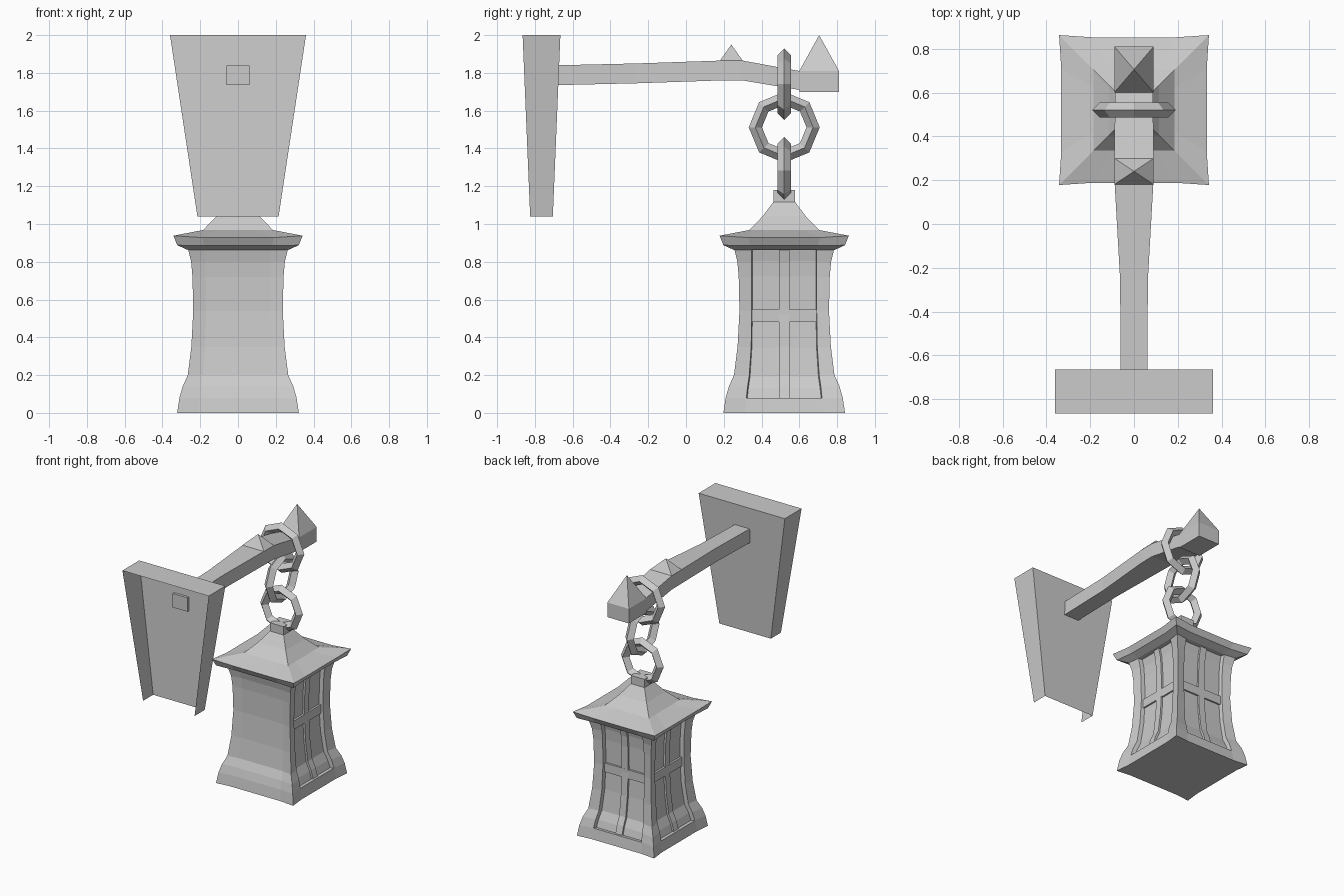
import bpy, bmesh, math
from mathutils import Matrix, Vector

if "Cube" in bpy.data.objects:
    bpy.data.objects.remove(bpy.data.objects["Cube"])

CY = 0.52  # lantern and chain axis in y


def finish(name, bm, closed=True):
    if closed:
        bmesh.ops.recalc_face_normals(bm, faces=bm.faces[:])
    me = bpy.data.meshes.new(name)
    bm.to_mesh(me)
    bm.free()
    ob = bpy.data.objects.new(name, me)
    bpy.context.collection.objects.link(ob)
    return ob


def loft(bm, rings, caps=True):
    """Skin a list of equal point loops; returns faces by band."""
    vs = [[bm.verts.new(p) for p in r] for r in rings]
    n = len(rings[0])
    bands = [[bm.faces.new((a[i], a[(i + 1) % n], b[(i + 1) % n], b[i]))
              for i in range(n)] for a, b in zip(vs, vs[1:])]
    if caps:
        bm.faces.new(vs[0][::-1])
        bm.faces.new(vs[-1])
    return bands


def rect_y(y, hx, z0, z1):
    return [(-hx, y, z0), (hx, y, z0), (hx, y, z1), (-hx, y, z1)]


def box(bm, x0, x1, y0, y1, z0, z1):
    loft(bm, [[(x0, y0, z), (x1, y0, z), (x1, y1, z), (x0, y1, z)] for z in (z0, z1)])


def square_ring(corner, mid, p, z, lift=0.0):
    """Square loop with pulled-out corners: corner, -p, +p on each side."""
    pts = []
    for k in range(4):
        rot = Matrix.Rotation(k * math.pi / 2, 3, 'Z')
        for q in ((-corner, -corner, z + lift), (-p, -mid, z), (p, -mid, z)):
            v = rot @ Vector(q)
            pts.append((v.x, v.y + CY, v.z))
    return pts


# Wall plate: tapered shell, open at the wall side and underneath
bm = bmesh.new()
top = [bm.verts.new(p) for p in ((-.36, -.865, 2), (-.36, -.665, 2), (.36, -.665, 2), (.36, -.865, 2))]
bot = [bm.verts.new(p) for p in ((-.215, -.825, 1.04), (-.215, -.705, 1.04), (.215, -.705, 1.04), (.215, -.825, 1.04))]
bm.faces.new(top[::-1])
for i in range(3):
    bm.faces.new((top[i], top[i + 1], bot[i + 1], bot[i]))
finish("wall_plate", bm)

# Bracket arm with slightly bent profile
bm = bmesh.new()
loft(bm, [rect_y(*s) for s in ((-.69, .062, 1.735, 1.84), (-.26, .063, 1.745, 1.85),
                               (.18, .088, 1.76, 1.865), (.30, .09, 1.76, 1.865),
                               (.60, .086, 1.71, 1.81))])
finish("bracket_arm", bm)

# Arm head block
bm = bmesh.new()
box(bm, -.09, .09, .60, .81, 1.70, 1.81)
finish("arm_head", bm)


# Pyramid spikes on the arm
def spike(name, y0, y1, z0, z1):
    bm = bmesh.new()
    base = [bm.verts.new(p) for p in ((-.09, y0, z0), (.09, y0, z0), (.09, y1, z0), (-.09, y1, z0))]
    tip = bm.verts.new((0, (y0 + y1) / 2, z1))
    bm.faces.new(base[::-1])
    for i in range(4):
        bm.faces.new((base[i], base[(i + 1) % 4], tip))
    finish(name, bm)


spike("arm_spike", .18, .30, 1.865, 1.95)
spike("head_spike", .60, .81, 1.81, 2.0)

# Chain links: eight segments, diamond cross-section
for name, z, r, turn in (("top_link", 1.74, .155, 0), ("middle_link", 1.512, .153, 1), ("bottom_link", 1.283, .143, 0)):
    bpy.ops.mesh.primitive_torus_add(
        major_segments=8, minor_segments=4, major_radius=r, minor_radius=.035,
        location=(0, CY, z), rotation=(math.pi / 2, 0, turn * math.pi / 2))
    bpy.context.object.name = name

# Knob on the roof
bm = bmesh.new()
box(bm, -.057, .057, CY - .057, CY + .057, 1.09, 1.18)
finish("roof_knob", bm)

# Curved roof with upturned corners: corner, mid, p, z, lift
bm = bmesh.new()
loft(bm, [square_ring(*s) for s in (
    (.22, .22, .13, .862, 0), (.265, .255, .16, .862, 0), (.322, .308, .18, .885, .003),
    (.342, .332, .19, .928, .010), (.185, .185, .10, .968, 0),
    (.115, .115, .06, 1.04, 0), (.055, .055, .03, 1.12, 0))])
finish("roof", bm)

# Lantern body: z, corner half-width, panel half-width
body = ((0, .322, .21), (.08, .31, .20), (.14, .293, .194), (.20, .266, .185), (.35, .247, .175),
        (.54, .237, .172), (.72, .241, .172), (.80, .248, .172), (.87, .265, .172))
MID, RECESS = .012, .03
bm = bmesh.new()
bands = loft(bm, [square_ring(c, c - MID, p, z) for z, c, p in body])
for k in range(4):  # sink the window panel on each side
    faces = [b[3 * k + 1] for b in bands[1:]]
    bmesh.ops.inset_region(bm, faces=faces, thickness=.004, depth=-RECESS, use_even_offset=True)
finish("lantern_body", bm)

# Window bars on each side, following the curve of the body
for k, side in enumerate(("front", "right", "back", "left")):
    bm = bmesh.new()
    rings = []
    for z, c, p in body[1:]:
        d = c - MID - RECESS + .014
        rings.append([(-.027, -d, z), (.027, -d, z), (.027, -d + .03, z), (-.027, -d + .03, z)])
    loft(bm, rings)
    d = .237 - MID - RECESS + .014
    box(bm, -.17, .17, -d - .001, -d + .03, .48, .547)
    bmesh.ops.transform(bm, verts=bm.verts[:],
                        matrix=Matrix.Translation((0, CY, 0)) @ Matrix.Rotation(k * math.pi / 2, 4, 'Z'))
    finish(side + "_window_bars", bm)
